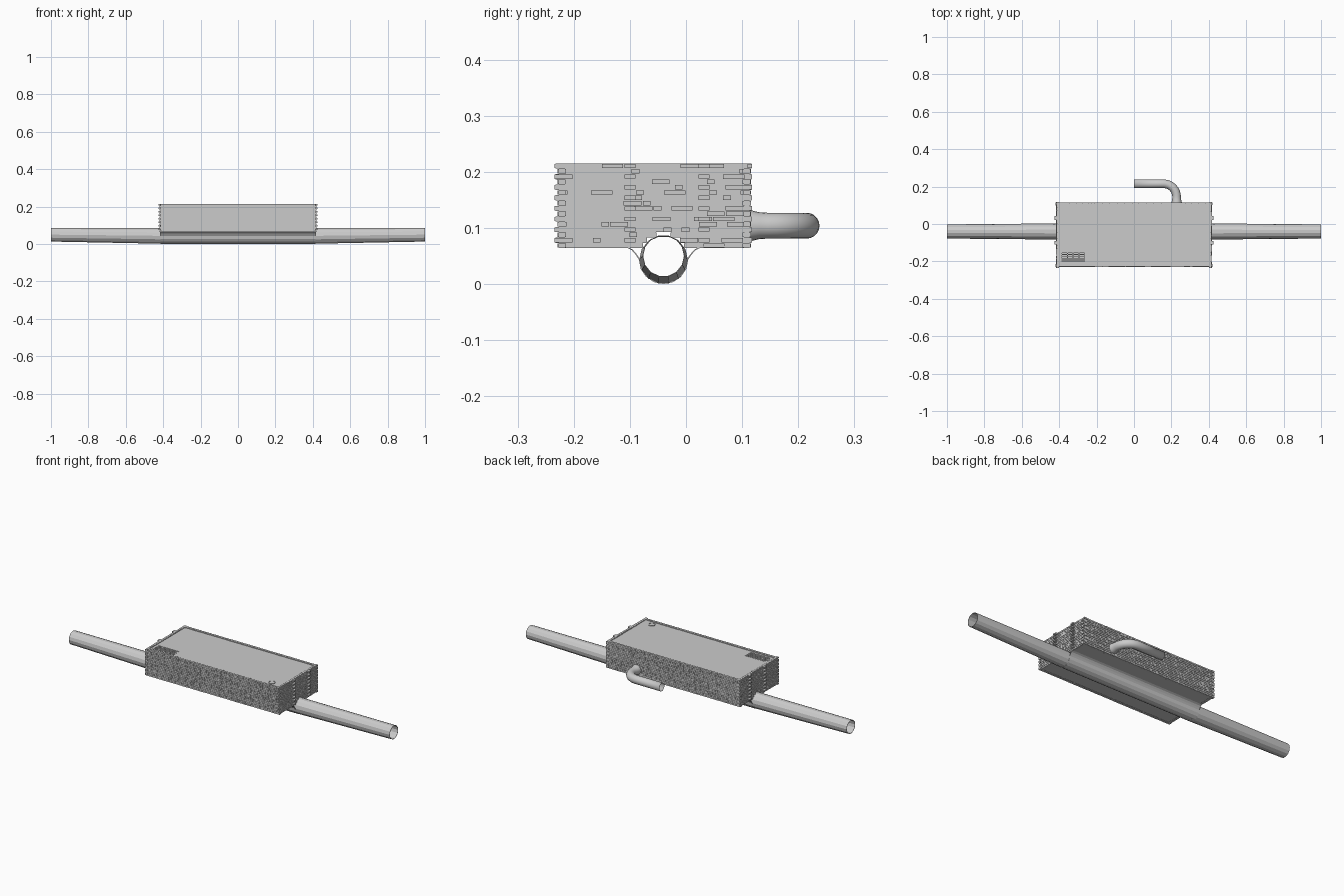
import bpy, bmesh, math, random
from mathutils import Vector

if "Cube" in bpy.data.objects:
    bpy.data.objects.remove(bpy.data.objects["Cube"])

random.seed(4)
PY = -0.04                      # pipe axis in y
X, Y0, Y1 = 0.413, -0.226, 0.113
Z0, Z1, ROWS = 0.064, 0.215, 16


def finish(name, bm, smooth=False):
    me = bpy.data.meshes.new(name)
    bm.normal_update()
    bm.to_mesh(me)
    bm.free()
    ob = bpy.data.objects.new(name, me)
    bpy.context.collection.objects.link(ob)
    if smooth:
        for p in me.polygons:
            p.use_smooth = True
    return ob


def box(bm, x0, x1, y0, y1, z0, z1):
    v = [bm.verts.new((x, y, z)) for x in (x0, x1) for y in (y0, y1) for z in (z0, z1)]
    for f in ((0, 1, 3, 2), (4, 6, 7, 5), (0, 4, 5, 1), (2, 3, 7, 6), (0, 2, 6, 4), (1, 5, 7, 3)):
        bm.faces.new([v[i] for i in f])


def skin(bm, rings, closed):
    rings = [[bm.verts.new(p) for p in r] for r in rings]
    n = len(rings[0])
    for a, b in zip(rings, rings[1:]):
        for i in range(n if closed else n - 1):
            j = (i + 1) % n
            bm.faces.new((a[i], b[i], b[j], a[j]))


def thicken(ob, t):
    m = ob.modifiers.new("thickness", 'SOLIDIFY')
    m.thickness = t
    m.offset = 0


# Brick walls: courses of random stretchers and headers over a mortar core
bricks, mortar = bmesh.new(), bmesh.new()
h = (Z1 - Z0) / ROWS


def course(a, b, z, put):
    put(mortar, a + 0.002, b - 0.002, z, z + h, 0.0)
    p = a
    while p < b - 0.004:
        q = min(p + random.choice((0.016, 0.034, 0.04)), b)
        if b - q < 0.01:
            q = b
        put(bricks, p + 0.001, q - 0.001, z + 0.0008, z + h - 0.0008,
            random.uniform(0.0015, 0.003))
        p = q


for r in range(ROWS):
    z = Z0 + r * h
    odd = r % 2
    for s in (-1, 1):
        # long walls
        yw = Y0 if s < 0 else Y1

        def put_long(bm, a, b, z0, z1, d):
            o, i = yw + s * d, yw - s * (0.010 + d)
            box(bm, a, b, min(o, i), max(o, i), z0, z1)
        e = X - 0.002 if odd else X + 0.007
        course(-e, e, z, put_long)

        # end walls, courses split around the pipe opening
        def put_end(bm, a, b, z0, z1, d):
            o, i = s * (X + d), s * (X - 0.010 - d)
            box(bm, min(o, i), max(o, i), a, b, z0, z1)
        a, b = (Y0 - 0.009, Y1 + 0.006) if odd else (Y0, Y1)
        dz = z - 0.043
        if dz < 0.041:
            w = math.sqrt(0.0415 ** 2 - dz ** 2)
            course(a, PY - w, z, put_end)
            course(PY + w, b, z, put_end)
        else:
            course(a, b, z, put_end)
        # projecting bricks either side of the pipe
        if odd:
            for yc in (-0.1, 0.032):
                box(bricks, min(s * X, s * 0.426), max(s * X, s * 0.426),
                    yc - 0.01, yc + 0.01, z + 0.001, z + h - 0.001)
finish("brick_walls", bricks)
finish("mortar", mortar)

# Roof slab with an opening for the grate
GX0, GX1, GY0, GY1 = -0.388, -0.262, -0.203, -0.153
bm = bmesh.new()
xa, xb, ya, yb, zt = -X + .005, X - .005, Y0 + .005, Y1 - .005, 0.211
box(bm, xa, GX0, ya, yb, zt - 0.008, zt)
box(bm, GX1, xb, ya, yb, zt - 0.008, zt)
box(bm, GX0, GX1, ya, GY0, zt - 0.008, zt)
box(bm, GX0, GX1, GY1, yb, zt - 0.008, zt)
finish("roof_slab", bm)

# Grate bars
bm = bmesh.new()
for i in range(5):
    x = GX0 + (GX1 - GX0) * i / 4
    box(bm, x - 0.0025, x + 0.0025, GY0, GY1, zt - 0.006, zt + 0.001)
for i in range(6):
    y = GY0 + (GY1 - GY0) * i / 5
    box(bm, GX0, GX1, y - 0.002, y + 0.002, zt - 0.006, zt + 0.001)
finish("grate", bm)

# Small round cap with a raised rim
bm = bmesh.new()
prof = [(0.019, zt - 0.002), (0.019, zt + 0.003), (0.015, zt + 0.003), (0.015, zt + 0.001), (0.0005, zt + 0.001)]
skin(bm, [[(0.343 + r * math.cos(t * math.pi / 8), -0.187 + r * math.sin(t * math.pi / 8), z)
           for t in range(16)] for r, z in prof], True)
finish("round_cap", bm)

# Inlet and outlet pipes, tapering and rising towards their ends
for s, name in ((-1, "left_pipe"), (1, "right_pipe")):
    bm = bmesh.new()
    rings = []
    for x, r, zc in ((0.395, 0.0425, 0.0435), (1.0, 0.037, 0.05)):
        rings.append([(s * x, PY + r * math.cos(t * math.tau / 14), zc + r * math.sin(t * math.tau / 14))
                      for t in range(14)])
    skin(bm, rings, True)
    thicken(finish(name, bm), 0.0015)

# Chamber floor: flat benching flaring down into a half-round channel
half = [(0.155, 0.067), (0.066, 0.066), (0.056, 0.061), (0.049, 0.053)]
sec = [(Y0 + 0.006, 0.067)] + [(PY - y, z) for y, z in half[1:]]
sec += [(PY - 0.043 * math.cos(t * math.pi / 8), 0.044 - 0.043 * math.sin(t * math.pi / 8)) for t in range(9)]
sec += [(PY + y, z) for y, z in half[:0:-1]] + [(Y1 - 0.006, 0.067)]
bm = bmesh.new()
skin(bm, [[(x, y, z) for y, z in sec] for x in (-0.415, 0.415)], False)
thicken(finish("channel_floor", bm), 0.002)

# Bent side pipe with a flared collar at the wall
path = [(0.228, 0.095, 0.027), (0.228, 0.116, 0.027), (0.228, 0.13, 0.0235)]
path += [(0.158 + 0.07 * math.cos(a), 0.145 + 0.07 * math.sin(a), 0.0225)
         for a in (i * math.pi / 16 for i in range(9))]
path.append((0.0, 0.215, 0.0225))
rings = []
for i, (x, y, r) in enumerate(path):
    p, q = path[max(i - 1, 0)], path[min(i + 1, len(path) - 1)]
    d = Vector((q[0] - p[0], q[1] - p[1], 0)).normalized()
    side = Vector((d.y, -d.x, 0))
    rings.append([Vector((x, y, 0.104)) + side * r * math.cos(t * math.tau / 20)
                  + Vector((0, 0, r * math.sin(t * math.tau / 20))) for t in range(20)])
bm = bmesh.new()
skin(bm, rings, True)
thicken(finish("side_pipe", bm, True), 0.001)
